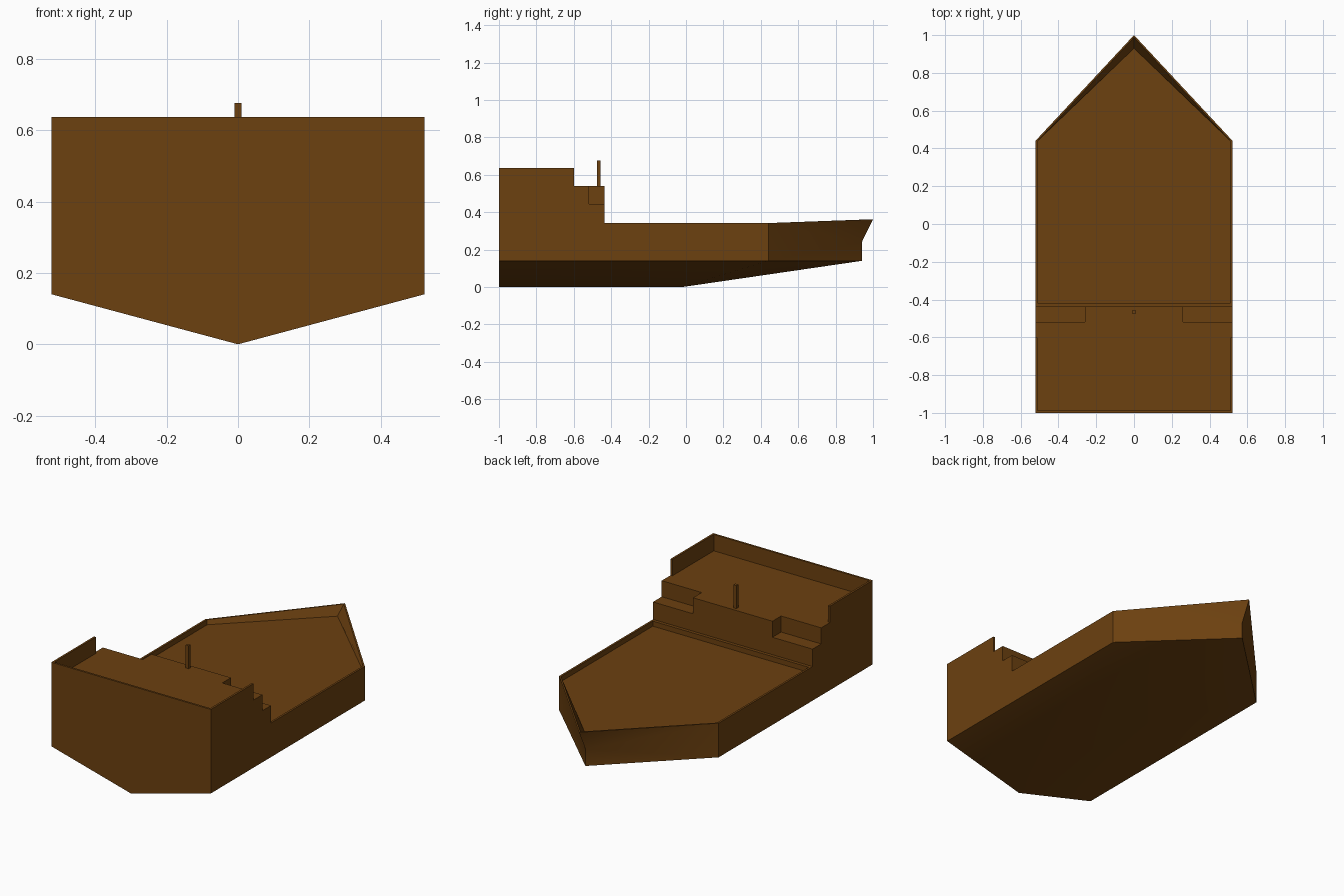
import bpy
import bmesh
import math

cube = bpy.data.objects.get("Cube")
if cube:
    bpy.data.objects.remove(cube, do_unlink=True)

wood = bpy.data.materials.new("brown wood")
wood.use_nodes = True
brown = (0.15, 0.052, 0.005, 1)
wood.diffuse_color = brown
wood.node_tree.nodes["Principled BSDF"].inputs["Base Color"].default_value = brown


def add_object(name, bm):
    mesh = bpy.data.meshes.new(name)
    bm.to_mesh(mesh)
    bm.free()
    mesh.materials.append(wood)
    obj = bpy.data.objects.new(name, mesh)
    bpy.context.collection.objects.link(obj)
    return obj


# Widths (x)
mid, side, thick, notch = 0, 0.522, 0.012, 0.26
inner = side - thick
# Lengths (y)
stern, shoulder, stem, tip, deck_tip = -1, 0.44, 0.94, 1, 0.93
keel_end, front, ledge = -0.02, -0.437, -0.418
step_back, wall_end = -0.518, -0.6
stern_in = stern + thick
# Heights (z)
keel, chine, deck, rail, tip_top, stem_top = 0, 0.14, 0.312, 0.342, 0.362, 0.24
step, upper, top = 0.445, 0.54, 0.637

bm = bmesh.new()


def face(*points):
    """Add a face and its mirror image across the keel."""
    for sign in (1, -1):
        bm.faces.new([bm.verts.new((sign * x, y, z)) for x, y, z in points])


def level(z, *points):
    face(*[(x, y, z) for x, y in points])


def across(y, *points):
    face(*[(x, y, z) for x, z in points])


def along(x, *points):
    face(*[(x, y, z) for y, z in points])


# Outer hull: stepped side, bottom, transom and bow
along(side, (stern, chine), (shoulder, chine), (shoulder, rail), (front, rail),
      (front, step), (step_back, step), (step_back, upper), (wall_end, upper),
      (wall_end, top), (stern, top))
face((mid, stern, keel), (side, stern, chine), (side, shoulder, chine), (mid, keel_end, keel))
face((mid, keel_end, keel), (side, shoulder, chine), (mid, stem, chine))
across(stern, (mid, keel), (side, chine), (side, top), (mid, top))
face((side, shoulder, chine), (mid, stem, chine), (mid, stem, stem_top), (side, shoulder, rail))
face((side, shoulder, rail), (mid, stem, stem_top), (mid, tip, tip_top))

# Main deck, its rail and the cross ledge
tip_in = tip - thick
level(rail, (side, front), (side, shoulder), (inner, shoulder), (inner, ledge))
level(rail, (side, front), (inner, ledge), (mid, ledge), (mid, front))
face((side, shoulder, rail), (mid, tip, tip_top), (mid, tip_in, tip_top), (inner, shoulder, rail))
face((inner, shoulder, rail), (mid, tip_in, tip_top), (mid, deck_tip, deck), (inner, shoulder, deck))
along(inner, (ledge, rail), (shoulder, rail), (shoulder, deck), (ledge, deck))
across(ledge, (mid, rail), (inner, rail), (inner, deck), (mid, deck))
level(deck, (mid, ledge), (inner, ledge), (inner, shoulder), (mid, deck_tip))

# Raised stern with a notched step at each side
across(front, (mid, rail), (side, rail), (side, step), (notch, step), (notch, upper), (mid, upper))
level(step, (notch, front), (side, front), (side, step_back), (notch, step_back))
across(step_back, (notch, step), (side, step), (side, upper), (notch, upper))
along(notch, (front, step), (step_back, step), (step_back, upper), (front, upper))
level(upper, (mid, front), (notch, front), (notch, step_back), (side, step_back),
      (side, wall_end), (inner, wall_end), (inner, stern_in), (mid, stern_in))

# Stern bulwark
across(wall_end, (side, upper), (inner, upper), (inner, top), (side, top))
along(inner, (wall_end, upper), (stern_in, upper), (stern_in, top), (wall_end, top))
across(stern_in, (mid, upper), (inner, upper), (inner, top), (mid, top))
level(top, (side, wall_end), (inner, wall_end), (inner, stern_in), (mid, stern_in),
      (mid, stern), (side, stern))

# Weld both halves, drop the seams on flat faces and orient outward
bmesh.ops.remove_doubles(bm, verts=bm.verts[:], dist=0.0001)
bmesh.ops.recalc_face_normals(bm, faces=bm.faces[:])
seams = [e for e in bm.edges if all(abs(v.co.x) < 0.0001 for v in e.verts)
         and len(e.link_faces) == 2 and e.calc_face_angle() < 0.01]
bmesh.ops.dissolve_edges(bm, edges=seams, use_verts=False)
hull = add_object("boat_hull", bm)

bpy.ops.object.select_all(action="DESELECT")
hull.select_set(True)
bpy.context.view_layer.objects.active = hull
bpy.ops.object.shade_smooth_by_angle(angle=math.radians(35))

# Steering post on the raised deck
bm = bmesh.new()
bmesh.ops.create_cube(bm, size=1)
post_top = 0.676
bmesh.ops.scale(bm, vec=(0.02, 0.018, post_top - upper), verts=bm.verts[:])
post = add_object("steering_post", bm)
post.location = (mid, -0.466, (post_top + upper) / 2)
